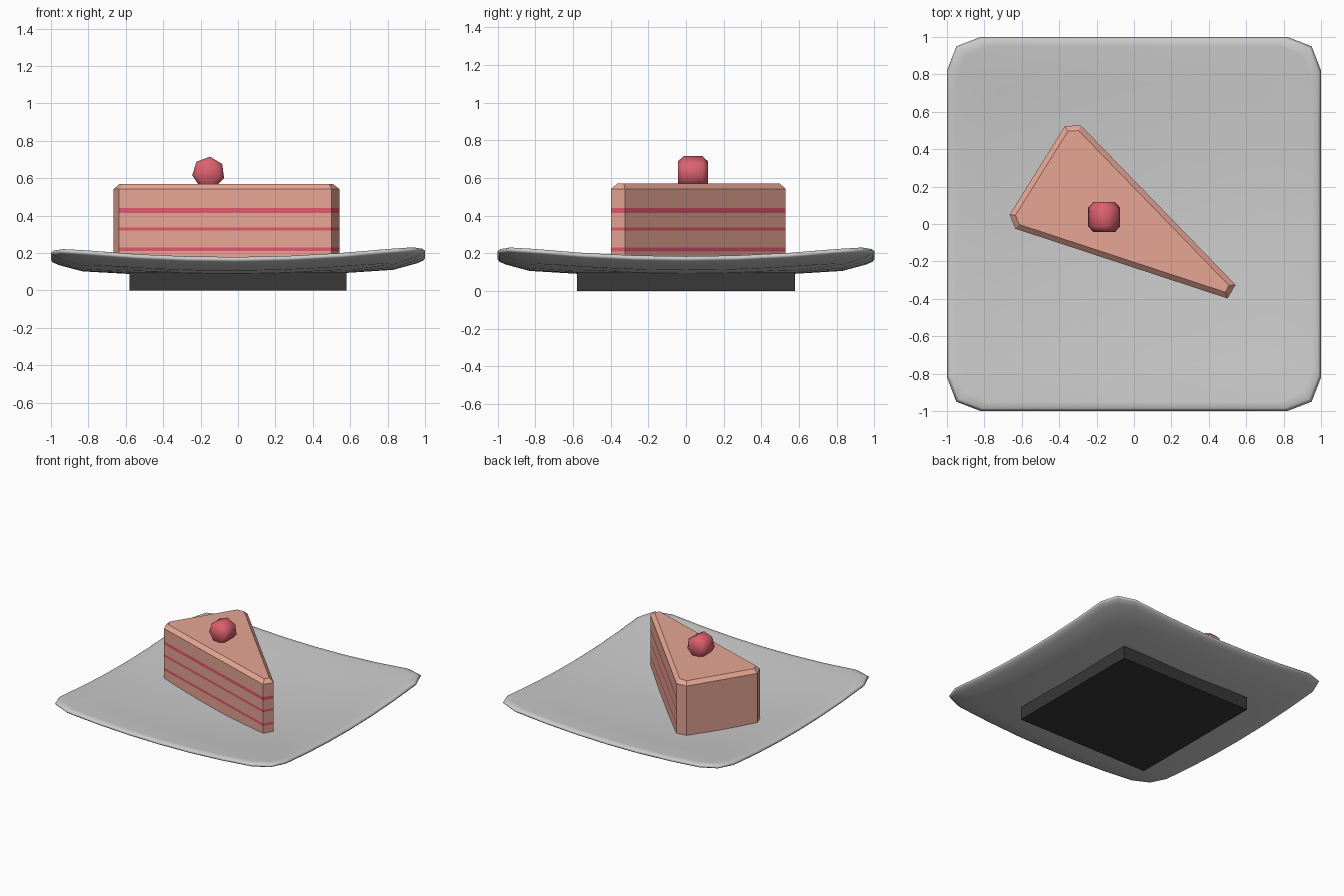
import bpy, bmesh, math

if "Cube" in bpy.data.objects:
    bpy.data.objects.remove(bpy.data.objects["Cube"])


def material(name, rgb):
    m = bpy.data.materials.new(name)
    m.diffuse_color = (*rgb, 1)
    m.use_nodes = True
    m.node_tree.nodes["Principled BSDF"].inputs["Base Color"].default_value = m.diffuse_color
    return m


def finish(name, bm, mats=(), smooth=False):
    bmesh.ops.recalc_face_normals(bm, faces=bm.faces)
    me = bpy.data.meshes.new(name)
    bm.to_mesh(me)
    bm.free()
    for m in mats:
        me.materials.append(m)
    for p in me.polygons:
        p.use_smooth = smooth
    ob = bpy.data.objects.new(name, me)
    bpy.context.collection.objects.link(ob)
    return ob


def bridge(bm, a, b):
    n = len(a)
    return [bm.faces.new((a[i], a[(i + 1) % n], b[(i + 1) % n], b[i])) for i in range(n)]


def cap(bm, ring, co):
    v = bm.verts.new(co)
    for i in range(len(ring)):
        bm.faces.new((ring[i], ring[(i + 1) % len(ring)], v))


sponge = material("sponge", (0.8, 0.38, 0.30))
filling = material("filling", (0.75, 0.10, 0.16))
cherry_red = material("cherry_red", (0.72, 0.12, 0.16))
dark = material("dark_base", (0.04, 0.04, 0.04))

# plate: rounded-square rings, dished upward, from top centre round the rim to the underside
outline = []
side = [(-0.95, -0.95)] + [(x, -1) for x in (-0.82, -0.55, -0.27, 0, 0.27, 0.55, 0.82)]
for k in range(4):
    c, s = round(math.cos(k * math.pi / 2)), round(math.sin(k * math.pi / 2))
    outline += [(c * x - s * y, s * x + c * y) for x, y in side]


def dish(x, y, drop):
    return (x, y, 0.125 + 0.06 * (x * x + y * y) + 0.005 * x - drop)


profile = [(0.25, 0), (0.5, 0), (0.75, 0), (0.95, 0), (0.985, 0.004), (1.0, 0.018),
           (0.99, 0.029), (0.955, 0.040), (0.83, 0.060), (0.58, 0.054), (0.3, 0.05)]
bm = bmesh.new()
rings = [[bm.verts.new(dish(x * s, y * s, d)) for x, y in outline] for s, d in profile]
for a, b in zip(rings, rings[1:]):
    bridge(bm, a, b)
cap(bm, rings[0], dish(0, 0, 0))
cap(bm, rings[-1], dish(0, 0, 0.05))
finish("plate", bm, smooth=True)

# square foot under the plate
bm = bmesh.new()
bmesh.ops.create_cube(bm, size=1)
for v in bm.verts:
    v.co = (v.co.x * 1.16, v.co.y * 1.16, (v.co.z + 0.5) * 0.1)
finish("plate_foot", bm, [dark])

# cake slice: layered wedge, filling bands on the cut sides, chamfered top
wedge = [(-0.635, -0.025), (0.5, -0.398), (0.543, -0.325), (-0.285, 0.528), (-0.37, 0.523), (-0.665, 0.05)]
levels = [0.12, 0.21, 0.23, 0.32, 0.338, 0.415, 0.44, 0.57]
bm = bmesh.new()
rings = [[bm.verts.new((x, y, z)) for x, y in wedge] for z in levels]
for i, (a, b) in enumerate(zip(rings, rings[1:])):
    faces = bridge(bm, a, b)
    if i % 2:
        for f in faces[:3]:
            f.material_index = 1
bm.faces.new(rings[0][::-1])
top = bm.faces.new(rings[-1])
bmesh.ops.bevel(bm, geom=list(top.edges), offset=0.028, segments=1, affect='EDGES', material=0)
finish("cake_slice", bm, [sponge, filling])

# cherry: seven-sided ball lying on its side
bm = bmesh.new()
rings = []
for r, y in [(0.06, -0.08), (0.088, -0.05), (0.088, 0.05), (0.06, 0.08)]:
    ring = []
    for k in range(7):
        a = math.radians(85) + k * math.tau / 7
        ring.append(bm.verts.new((-0.158 + r * math.cos(a), 0.037 + y, 0.628 + r * math.sin(a))))
    rings.append(ring)
for a, b in zip(rings, rings[1:]):
    bridge(bm, a, b)
bm.faces.new(rings[0])
bm.faces.new(rings[-1])
finish("cherry", bm, [cherry_red], smooth=True)
